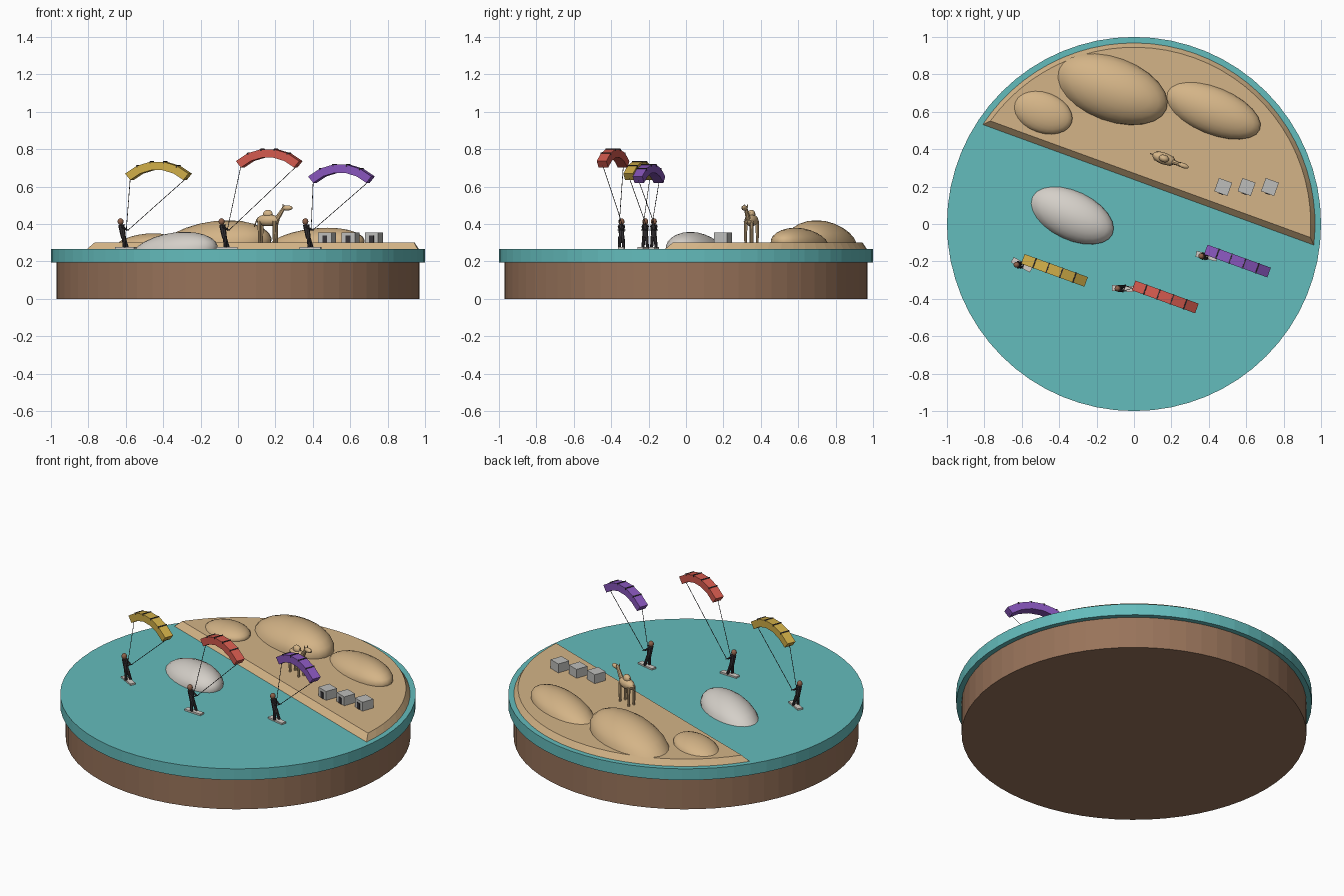
import bpy, bmesh, math
from mathutils import Vector, Matrix

cube = bpy.data.objects.get("Cube")
if cube:
    bpy.data.objects.remove(cube, do_unlink=True)

TILT = math.radians(-20)            # shared heading of the shoreline
ALONG = Vector((math.cos(TILT), math.sin(TILT), 0))
SIDE = Vector((-math.sin(TILT), math.cos(TILT), 0))
UP = Vector((0, 0, 1))
WATER_Z, SAND_Z = 0.265, 0.3


def material(name, *rgb):
    lin = [((c / 255 + 0.055) / 1.055) ** 2.4 for c in rgb] + [1]
    m = bpy.data.materials.new(name)
    m.use_nodes = True
    m.diffuse_color = lin
    bsdf = m.node_tree.nodes["Principled BSDF"]
    bsdf.inputs["Base Color"].default_value = lin
    bsdf.inputs["Roughness"].default_value = 0.8
    return m


EARTH = material("earth_brown", 152, 115, 90)
WATER = material("water_teal", 100, 188, 188)
SAND = material("sand_tan", 212, 180, 135)
STONE = material("pale_stone", 212, 207, 200)
GREY = material("wall_grey", 190, 190, 187)
DARK = material("dark_cloth", 55, 52, 56)
SKIN = material("skin_brown", 142, 98, 75)
YELLOW = material("kite_yellow", 208, 174, 72)
RED = material("kite_red", 212, 90, 78)
PURPLE = material("kite_purple", 136, 86, 188)


def finish(bm, name, mats, smooth=False):
    bmesh.ops.recalc_face_normals(bm, faces=bm.faces)
    for f in bm.faces:
        f.smooth = smooth
    me = bpy.data.meshes.new(name)
    bm.to_mesh(me)
    bm.free()
    ob = bpy.data.objects.new(name, me)
    bpy.context.collection.objects.link(ob)
    for m in mats if isinstance(mats, list) else [mats]:
        me.materials.append(m)
    return ob


def rod(bm, a, b, r1, r2=None, sides=8):
    a, b = Vector(a), Vector(b)
    rot = (b - a).to_track_quat('Z', 'Y').to_matrix().to_4x4()
    bmesh.ops.create_cone(bm, cap_ends=True, segments=sides, radius1=r1,
                          radius2=r1 if r2 is None else r2, depth=(b - a).length,
                          matrix=Matrix.Translation((a + b) / 2) @ rot)


def ball(bm, at, size, angle=0.0):
    mat = Matrix.LocRotScale(Vector(at), Matrix.Rotation(angle, 3, 'Z'), Vector(size))
    bmesh.ops.create_uvsphere(bm, u_segments=12, v_segments=8, radius=1, matrix=mat)


def box(bm, at, size, angle=0.0):
    mat = Matrix.LocRotScale(Vector(at), Matrix.Rotation(angle, 3, 'Z'), Vector(size))
    bmesh.ops.create_cube(bm, size=1, matrix=mat)


# Round base and water disc
for name, r, z0, z1, mat in (("earth_base", 0.97, 0, 0.195, EARTH),
                             ("water_disc", 1.0, 0.195, WATER_Z, WATER)):
    bm = bmesh.new()
    rod(bm, (0, 0, z0), (0, 0, z1), r, sides=64)
    finish(bm, name, mat)

# Beach: circle segment with sloping edges
bm = bmesh.new()
rings = []
for r, d, z in ((0.968, 0.223, WATER_Z), (0.945, 0.255, SAND_Z)):
    half, n = math.acos(d / r), 32
    mid = math.pi / 2 + TILT
    angles = [mid - half + 2 * half * i / n for i in range(n + 1)]
    rings.append([bm.verts.new((r * math.cos(a), r * math.sin(a), z)) for a in angles])
low, high = rings
bm.faces.new(low)
bm.faces.new(high)
for i in range(len(low)):
    j = (i + 1) % len(low)
    bm.faces.new((low[i], low[j], high[j], high[i]))
finish(bm, "beach", SAND)


# Dunes and rock: half ellipsoids with the crest shifted downwind
def mound(name, x, y, z, size, deg, mat):
    bm = bmesh.new()
    bmesh.ops.create_uvsphere(bm, u_segments=24, v_segments=12, radius=1)
    bmesh.ops.delete(bm, geom=[v for v in bm.verts if v.co.z < -0.01], context='VERTS')
    for v in bm.verts:
        v.co.z = max(v.co.z, 0) ** 1.2
        v.co.x += 0.22 * v.co.z
    bmesh.ops.transform(bm, verts=bm.verts, matrix=Matrix.LocRotScale(
        Vector((x, y, z)), Matrix.Rotation(math.radians(deg), 3, 'Z'), Vector(size)))
    finish(bm, name, mat, True)


mound("large_dune", -0.115, 0.72, SAND_Z, (0.305, 0.17, 0.12), -20, SAND)
mound("long_dune", 0.425, 0.605, SAND_Z, (0.265, 0.125, 0.08), -22, SAND)
mound("small_dune", -0.485, 0.595, SAND_Z, (0.16, 0.108, 0.05), -20, SAND)
mound("rock_island", -0.33, 0.045, WATER_Z, (0.235, 0.13, 0.093), -25, STONE)

# Camel
bm = bmesh.new()
centre = Vector((0.16, 0.35, 0.42))


def camel(a, s, u):
    return centre + ALONG * a + SIDE * s + UP * u


ball(bm, camel(0, 0, 0), (0.066, 0.032, 0.032), TILT)
ball(bm, camel(0, 0, 0.032), (0.028, 0.02, 0.024), TILT)
for a in (-0.042, 0.042):
    for s in (-0.018, 0.018):
        rod(bm, camel(a, s, -0.122), camel(a, s, -0.005), 0.007, 0.01)
rod(bm, camel(0.05, 0, 0.005), camel(0.088, 0, 0.062), 0.014, 0.01)
ball(bm, camel(0.11, 0, 0.066), (0.031, 0.014, 0.014), TILT)
for s in (-0.01, 0.01):
    rod(bm, camel(0.09, s, 0.07), camel(0.086, s, 0.088), 0.004, 0.001, 6)
rod(bm, camel(-0.062, 0, 0.005), camel(-0.078, 0, -0.035), 0.004, 0.003, 6)
finish(bm, "camel", SAND, True)
bpy.ops.object.select_all(action='DESELECT')
bpy.data.objects["camel"].select_set(True)
bpy.context.view_layer.objects.active = bpy.data.objects["camel"]
bpy.ops.object.shade_smooth_by_angle()

# Beach huts with a door plate on the front
for i in range(3):
    spot = Vector((0.477 + 0.125 * i, 0.198, SAND_Z + 0.0275))
    bm = bmesh.new()
    box(bm, spot, (0.075, 0.075, 0.055), TILT)
    finish(bm, f"hut_{i + 1}", GREY)
    bm = bmesh.new()
    box(bm, spot - SIDE * 0.0385 - UP * 0.008, (0.026, 0.005, 0.038), TILT)
    finish(bm, f"hut_door_{i + 1}", DARK)


# Kite: arched bar of box segments with ribs at the seams
def kite(name, centre, mat):
    outer, inner, width, half, n = 0.28, 0.235, 0.055, math.radians(40), 5
    origin = Vector(centre) - UP * outer

    def at(a, r, s):
        return origin + ALONG * (r * math.sin(a)) + UP * (r * math.cos(a)) + SIDE * s

    bm = bmesh.new()
    loops = []
    for i in range(n + 1):
        a = half * (2 * i / n - 1)
        corners = ((inner, -1), (outer, -1), (outer, 1), (inner, 1))
        loops.append([bm.verts.new(at(a, r, s * width / 2)) for r, s in corners])
    for p, q in zip(loops, loops[1:]):
        for k in range(4):
            bm.faces.new((p[k], p[(k + 1) % 4], q[(k + 1) % 4], q[k]))
    bm.faces.new(loops[0])
    bm.faces.new(loops[-1])
    finish(bm, name + "_canopy", mat)
    bm = bmesh.new()
    for i in range(1, n):
        a = half * (2 * i / n - 1)
        turn = Matrix((ALONG, SIDE, UP)).transposed() @ Matrix.Rotation(a, 3, 'Y')
        mat4 = Matrix.LocRotScale(at(a, outer - 0.003, 0), turn, Vector((0.006, 0.058, 0.012)))
        bmesh.ops.create_cube(bm, size=1, matrix=mat4)
    finish(bm, name + "_ribs", DARK)
    return [at(s * half, 0.25, 0) for s in (-1, 1)]


# Rider on a board, joined to the kite by two lines
def surfer(name, x, y, board_deg, kite_at, mat):
    tips = kite(name + "_kite", kite_at, mat)
    bm = bmesh.new()
    box(bm, (x, y, WATER_Z + 0.006), (0.115, 0.032, 0.01), math.radians(board_deg))
    finish(bm, name + "_board", STONE)
    hip, neck = Vector((x - 0.012, y, 0.335)), Vector((x - 0.024, y, 0.396))
    hand = Vector((x + 0.008, y, 0.368))
    bm = bmesh.new()
    rod(bm, hip - UP * 0.01, neck, 0.013, 0.017)
    for s in (-1, 1):
        off = Vector((0, s * 0.01, 0))
        rod(bm, Vector((x + s * 0.008, y + s * 0.012, 0.274)), hip + off * 0.7, 0.008, 0.01)
        rod(bm, neck + off * 1.4 - UP * 0.008, hand + off, 0.006, 0.005)
    rod(bm, hand - SIDE * 0.022, hand + SIDE * 0.022, 0.003, sides=6)
    finish(bm, name + "_body", DARK)
    bm = bmesh.new()
    ball(bm, (x - 0.028, y, 0.413), (0.016, 0.016, 0.018))
    finish(bm, name + "_head", SKIN, True)
    bm = bmesh.new()
    for tip, s in zip(tips, (-1, 1)):
        rod(bm, hand + SIDE * (s * 0.015), tip, 0.0017, sides=6)
    finish(bm, name + "_lines", DARK)


surfer("yellow_rider", -0.6, -0.218, -28, (-0.425, -0.248, 0.735), YELLOW)
surfer("red_rider", -0.06, -0.345, -3, (0.167, -0.39, 0.802), RED)
surfer("purple_rider", 0.388, -0.172, -12, (0.553, -0.198, 0.72), PURPLE)
